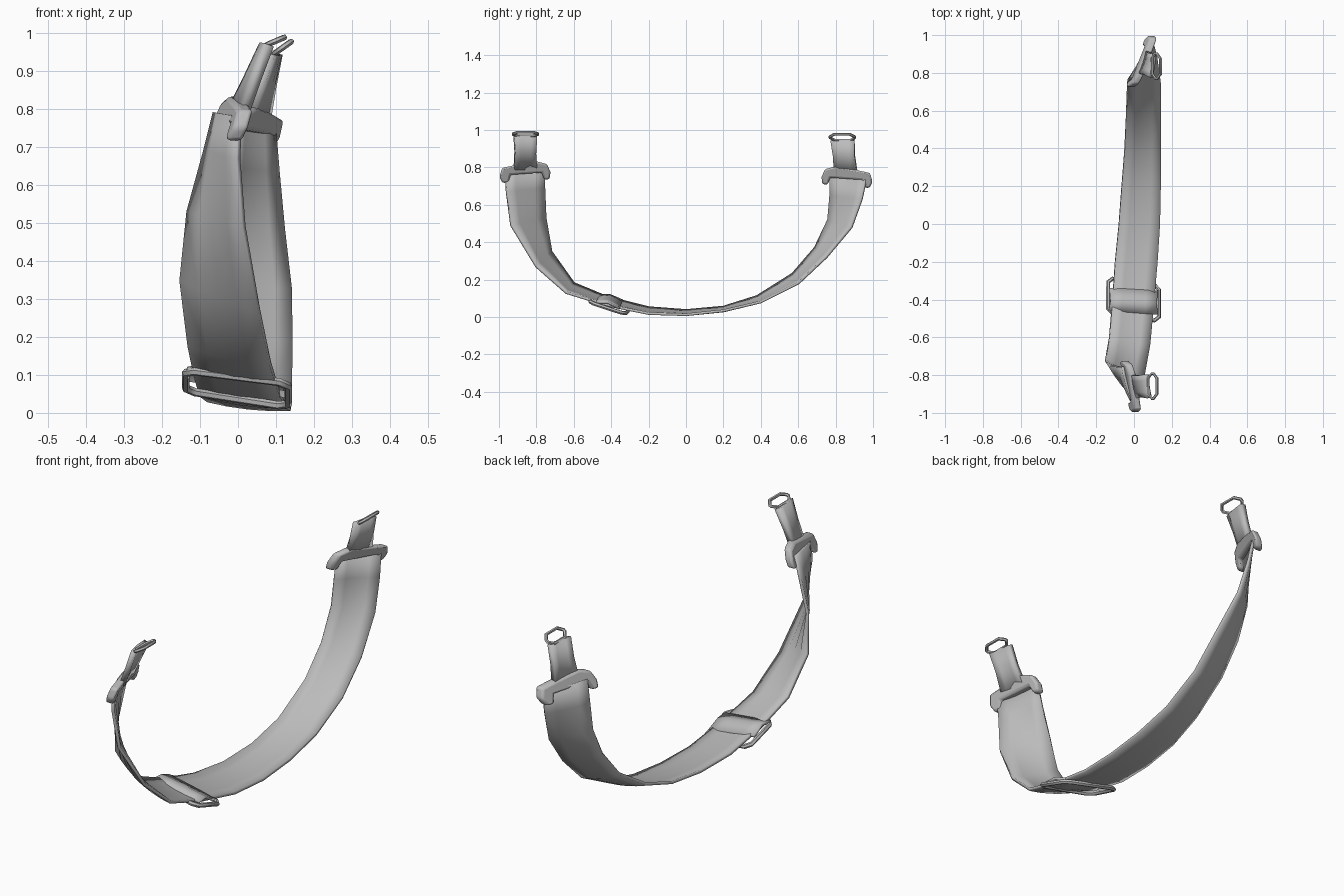
import bpy
import bmesh
from mathutils import Vector

cube = bpy.data.objects.get("Cube")
if cube:
    bpy.data.objects.remove(cube, do_unlink=True)

grey = bpy.data.materials.new("strap grey")
grey.use_nodes = True
grey.diffuse_color = (0.5, 0.5, 0.5, 1)
grey.node_tree.nodes["Principled BSDF"].inputs["Base Color"].default_value = (0.5, 0.5, 0.5, 1)


def finish(name, mesh, angle=0.9):
    obj = bpy.data.objects.new(name, mesh)
    bpy.context.collection.objects.link(obj)
    mesh.materials.clear()
    mesh.materials.append(grey)
    bpy.ops.object.select_all(action="DESELECT")
    obj.select_set(True)
    bpy.context.view_layer.objects.active = obj
    bpy.ops.object.shade_smooth_by_angle(angle=angle)
    return obj


def band(name, rails, thickness, bulge=0.0, columns=4):
    """Flat webbing lofted between two edge rails, then thickened."""
    left = [Vector(a) for a, b in rails]
    right = [Vector(b) for a, b in rails]
    bm = bmesh.new()
    rows = []
    for i, (a, b) in enumerate(zip(left, right)):
        j, k = max(i - 1, 0), min(i + 1, len(rails) - 1)
        along = (left[k] + right[k]) - (left[j] + right[j])
        normal = (b - a).cross(along).normalized()
        row = []
        for c in range(columns + 1):
            t = c / columns
            row.append(bm.verts.new(a.lerp(b, t) + normal * bulge * 4 * t * (1 - t)))
        rows.append(row)
    for r, s in zip(rows, rows[1:]):
        for c in range(columns):
            bm.faces.new((r[c], r[c + 1], s[c + 1], s[c]))
    mesh = bpy.data.meshes.new(name)
    bm.to_mesh(mesh)
    bm.free()
    obj = finish(name, mesh)
    mod = obj.modifiers.new("thickness", "SOLIDIFY")
    mod.thickness = thickness
    mod.offset = 0
    return obj


def wire_loop(name, points, radius):
    """Closed round bar through the given points."""
    curve = bpy.data.curves.new(name, "CURVE")
    curve.dimensions = "3D"
    curve.bevel_depth = radius
    curve.bevel_resolution = 1
    spline = curve.splines.new("POLY")
    spline.points.add(len(points) - 1)
    for p, co in zip(spline.points, points):
        p.co = (*co, 1)
    spline.use_cyclic_u = True
    temp = bpy.data.objects.new("temp", curve)
    mesh = bpy.data.meshes.new_from_object(temp)
    bpy.data.objects.remove(temp)
    mesh.name = name
    return finish(name, mesh)


def rounded(corners, cut=0.2):
    """Cut each corner of a four-sided loop."""
    pts = [Vector(c) for c in corners]
    out = []
    for i, p in enumerate(pts):
        for q in (pts[i - 1], pts[(i + 1) % len(pts)]):
            d = q - p
            out.append(p + d.normalized() * min(cut * d.length, 0.025))
    return out


# Long twisted strap: inner edge and outer edge at each station
band("strap", [
    ((-0.06, -0.755, 0.79), (0.005, -0.965, 0.78)),
    ((-0.085, -0.755, 0.69), (0.00, -0.96, 0.67)),
    ((-0.13, -0.75, 0.53), (0.015, -0.935, 0.49)),
    ((-0.15, -0.72, 0.35), (0.055, -0.80, 0.27)),
    ((-0.13, -0.60, 0.18), (0.085, -0.64, 0.13)),
    ((-0.115, -0.42, 0.105), (0.105, -0.43, 0.065)),
    ((-0.10, -0.20, 0.05), (0.125, -0.20, 0.018)),
    ((-0.08, 0.00, 0.035), (0.138, 0.00, 0.012)),
    ((-0.065, 0.20, 0.053), (0.142, 0.20, 0.033)),
    ((-0.05, 0.38, 0.11), (0.142, 0.40, 0.08)),
    ((-0.04, 0.57, 0.23), (0.142, 0.60, 0.18)),
    ((-0.035, 0.69, 0.37), (0.14, 0.75, 0.32)),
    ((-0.03, 0.76, 0.52), (0.12, 0.885, 0.48)),
    ((-0.02, 0.77, 0.65), (0.105, 0.94, 0.63)),
    ((-0.005, 0.77, 0.76), (0.095, 0.965, 0.745)),
], 0.014, -0.008)

# Slider buckle: skewed frame below, webbing band across the top
frame = [(-0.137, -0.47, 0.112), (0.132, -0.515, 0.078),
         (0.132, -0.325, 0.016), (-0.137, -0.285, 0.058)]
wire_loop("slider_frame", rounded(frame, 0.12), 0.011)
band("slider_band", [
    ((-0.135, -0.46, 0.115), (0.125, -0.48, 0.078)),
    ((-0.125, -0.41, 0.118), (0.12, -0.42, 0.078)),
    ((-0.13, -0.34, 0.088), (0.125, -0.355, 0.045)),
], 0.012)

# End fittings: hooked collar, short tab and wire ring on each arm
outline = [(0.135, -0.03), (0.12, 0.017), (0.05, 0.032), (-0.065, 0.052),
           (-0.12, 0.037), (-0.138, -0.005), (-0.135, -0.043), (-0.105, -0.046),
           (-0.092, -0.008), (0.075, -0.02), (0.085, -0.06), (0.118, -0.064)]


def collar(name, side, height, x_mid, slope):
    bm = bmesh.new()
    verts = [bm.verts.new((x_mid + slope * u + 0.35 * v - 0.02,
                           side * (0.863 + u), height + v)) for u, v in outline]
    face = bm.faces.new(verts)
    new = bmesh.ops.extrude_face_region(bm, geom=[face])["geom"]
    bmesh.ops.translate(bm, vec=(0.04, 0, 0),
                        verts=[g for g in new if isinstance(g, bmesh.types.BMVert)])
    bmesh.ops.recalc_face_normals(bm, faces=bm.faces)
    mesh = bpy.data.meshes.new(name)
    bm.to_mesh(mesh)
    bm.free()
    obj = finish(name, mesh)
    mod = obj.modifiers.new("soft edges", "BEVEL")
    mod.width = 0.01
    mod.segments = 2


def tab_and_ring(prefix, side, base, top, skew, reach):
    rails = []
    for t, half in ((0, 0.06), (0.5, 0.056), (1, 0.062)):
        c = Vector(base).lerp(Vector(top), t)
        w = Vector((skew * (1 - 0.6 * t), side, 0)) * half
        rails.append((c - w, c + w))
    band(prefix + "_tab", rails, 0.026, 0.004)
    near, far = Vector(top), Vector(top) + Vector(reach)
    w = Vector((0, 0.066, 0))
    wire_loop(prefix + "_ring", rounded([near - w, near + w, far + w, far - w], 0.4), 0.008)


collar("front_collar", -1, 0.78, -0.012, 0.22)
collar("back_collar", 1, 0.753, 0.047, 0.42)
tab_and_ring("front", -1, (0.0, -0.858, 0.79), (0.075, -0.858, 0.968), 0.3, (0.047, 0, 0.02))
tab_and_ring("back", 1, (0.05, 0.855, 0.77), (0.095, 0.838, 0.945), 0.4, (0.045, -0.004, 0.032))
